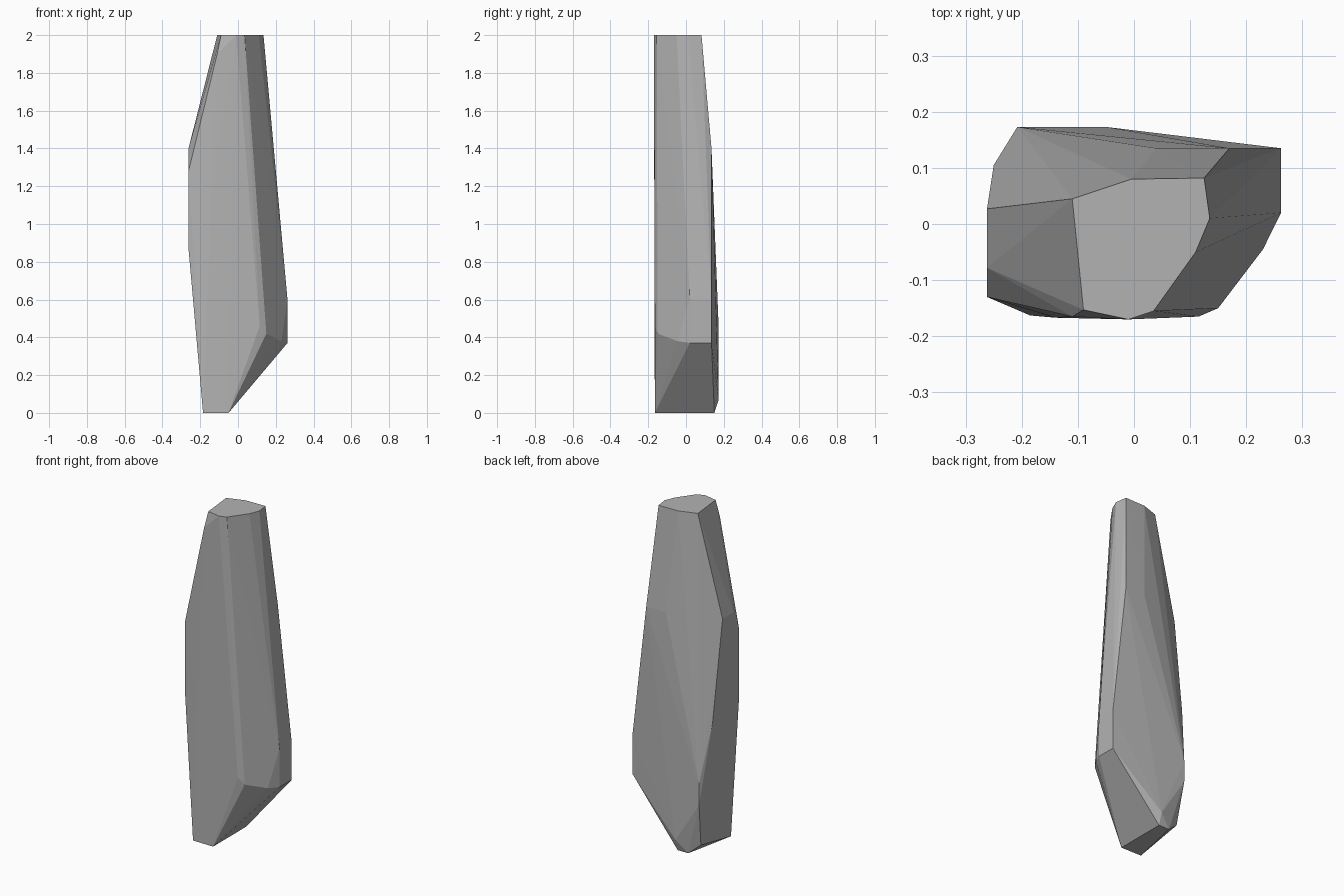
import bpy
import bmesh

if "Cube" in bpy.data.objects:
    bpy.data.objects.remove(bpy.data.objects["Cube"], do_unlink=True)

# Stone colour
stone = bpy.data.materials.new("stone grey")
stone.use_nodes = True
colour = (0.45, 0.45, 0.45, 1)
stone.diffuse_color = colour
stone.node_tree.nodes["Principled BSDF"].inputs["Base Color"].default_value = colour

# Flat crown outline
crown = [(-.11, .045), (-.005, .08), (.125, .082), (.135, .01),
         (.11, -.05), (.035, -.155), (-.01, -.17), (-.09, -.153)]
corners = [(x, y, 2) for x, y in crown]

# Shoulders and left flank
corners += [(-.11, -.165, 1.9), (-.262, .027, 1.4), (-.262, -.078, 1.4),
            (-.262, -.13, 1.28), (-.262, -.13, .87), (-.14, -.167, 1.2),
            (.04, .135, 1.4), (.17, .135, 1.4), (-.25, .105, .8)]

# Right flank: upright edges
for y in (.02, .135):
    corners += [(.262, y, z) for z in (.37, .6)]
corners += [(.23, -.045, .38), (.15, -.15, .42), (.115, -.165, .46)]

# Back bulge and chipped foot
corners += [(-.208, .173, .45), (-.208, .173, .32), (-.05, .173, .07),
            (-.185, -.163, 0), (-.05, -.165, 0), (-.05, .15, 0),
            (-.12, .15, 0), (-.19, .13, .06)]

# Skin the corners into one faceted slab
bm = bmesh.new()
for co in corners:
    bm.verts.new(co)
hull = bmesh.ops.convex_hull(bm, input=bm.verts)
loose = {g for g in hull["geom_interior"] + hull["geom_unused"]
         if isinstance(g, bmesh.types.BMVert)}
bmesh.ops.delete(bm, geom=list(loose), context="VERTS")
bmesh.ops.dissolve_limit(bm, angle_limit=.01, verts=bm.verts, edges=bm.edges)
bmesh.ops.recalc_face_normals(bm, faces=bm.faces)
mesh = bpy.data.meshes.new("standing_stone")
bm.to_mesh(mesh)
bm.free()
mesh.materials.append(stone)
slab = bpy.data.objects.new("standing_stone", mesh)
bpy.context.collection.objects.link(slab)
